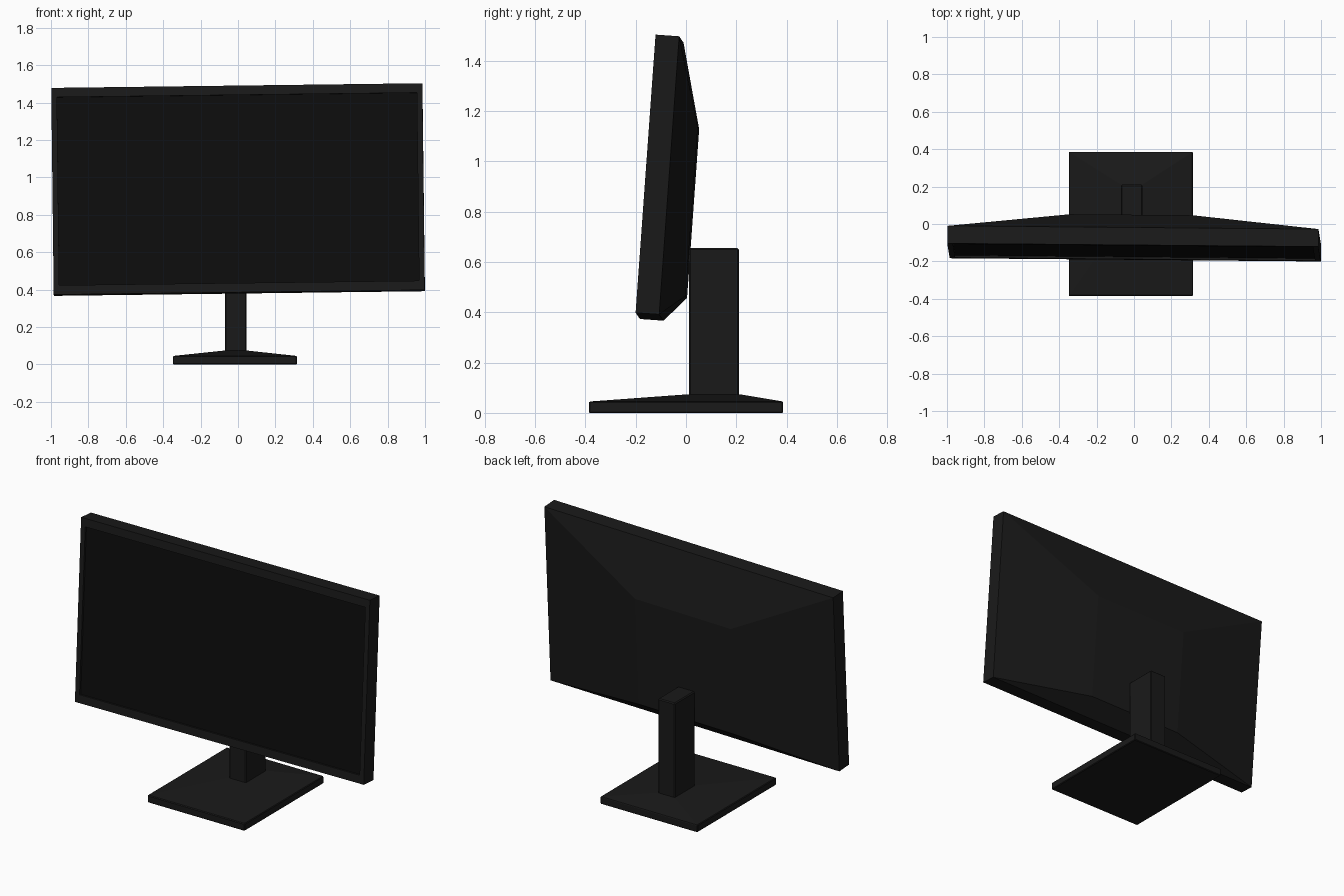
import bpy, bmesh
from math import radians
from mathutils import Matrix, Vector

if "Cube" in bpy.data.objects:
    bpy.data.objects.remove(bpy.data.objects["Cube"])


def material(name, v):
    m = bpy.data.materials.new(name)
    m.diffuse_color = (v, v, v, 1)
    m.use_nodes = True
    m.node_tree.nodes["Principled BSDF"].inputs["Base Color"].default_value = m.diffuse_color
    return m


BODY = material("dark_plastic", 0.01)
GLASS = material("screen_glass", 0.004)


def loft(name, rings, mat, matrix=None, caps=(True, True)):
    """Skin a stack of four-cornered rings and close the ends."""
    bm = bmesh.new()
    loops = [[bm.verts.new(p) for p in ring] for ring in rings]
    for a, b in zip(loops, loops[1:]):
        for i in range(4):
            j = (i + 1) % 4
            bm.faces.new((a[i], a[j], b[j], b[i]))
    for ring, cap in zip((loops[0], loops[-1]), caps):
        if cap:
            bm.faces.new(ring)
    bmesh.ops.recalc_face_normals(bm, faces=bm.faces)
    me = bpy.data.meshes.new(name)
    bm.to_mesh(me)
    bm.free()
    me.materials.append(mat)
    ob = bpy.data.objects.new(name, me)
    bpy.context.collection.objects.link(ob)
    if matrix:
        ob.matrix_world = matrix
    return ob


def rect_xz(x0, x1, z0, z1, y):
    return [(x0, y, z0), (x1, y, z0), (x1, y, z1), (x0, y, z1)]


def rect_xy(x0, x1, y0, y1, z):
    return [(x0, y0, z), (x1, y0, z), (x1, y1, z), (x0, y1, z)]


def bevel(ob, width):
    mod = ob.modifiers.new("edge", 'BEVEL')
    mod.width = width
    mod.segments = 1


# Panel is leaned back with a slight roll and yaw
panel = (Matrix.Translation((0, -0.152, 0.938))
         @ Matrix.Rotation(radians(-0.55), 4, 'Z')
         @ Matrix.Rotation(radians(-4.1), 4, 'X')
         @ Matrix.Rotation(radians(-0.72), 4, 'Y'))
W, H = 0.992, 0.554
SW, SH = 0.962, 0.504

# Housing: recess floor, bezel, side walls, tapered back plateau
loft("display_housing", [
    rect_xz(-SW, SW, -SH, SH, 0.012),
    rect_xz(-SW, SW, -SH, SH, 0),
    rect_xz(-W, W, -H, H, 0),
    rect_xz(-W, W, -H, H, 0.094),
    rect_xz(-0.34, 0.315, -0.465, 0.207, 0.187),
], BODY, panel, caps=(False, True))

# Screen set into the bezel
loft("screen", [rect_xz(-SW, SW, -SH, SH, 0.012)], GLASS, panel,
     caps=(True, False))
# Make sure the glass faces forward
me = bpy.data.objects["screen"].data
if me.polygons[0].normal.y > 0:
    me.flip_normals()

# Stand neck
neck = loft("stand_neck", [
    rect_xy(-0.07, 0.045, 0.012, 0.21, 0.06),
    rect_xy(-0.07, 0.045, 0.012, 0.21, 0.655),
], BODY)
bevel(neck, 0.006)

# Base plate: square rim sloping up to the neck
base = loft("stand_base", [
    rect_xy(-0.348, 0.315, -0.386, 0.386, 0),
    rect_xy(-0.348, 0.315, -0.386, 0.386, 0.045),
    rect_xy(-0.072, 0.047, 0.01, 0.212, 0.074),
], BODY)
bevel(base, 0.004)
